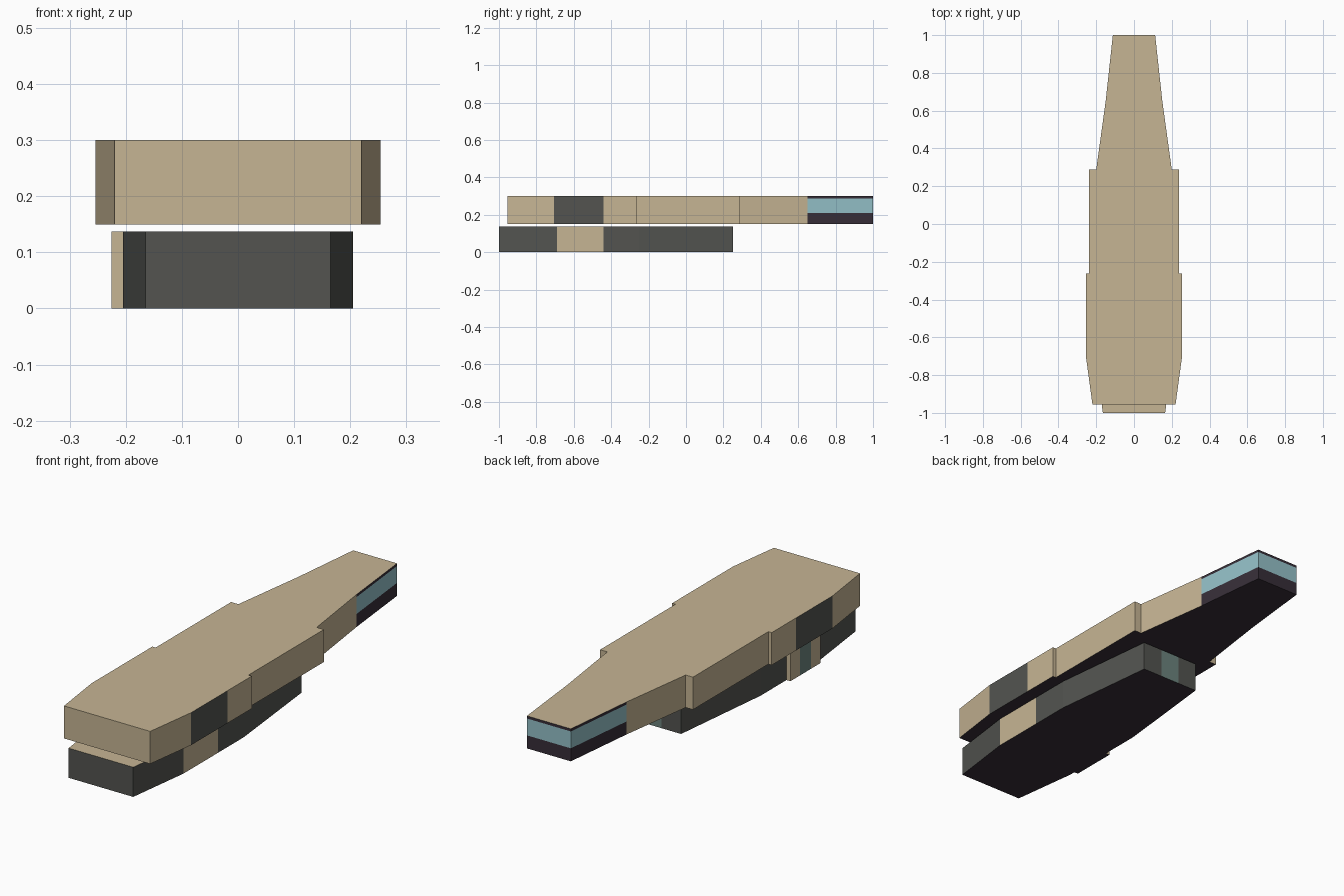
import bpy
import bmesh
from math import radians

cube = bpy.data.objects.get("Cube")
if cube:
    bpy.data.objects.remove(cube, do_unlink=True)


def make_material(name, hex_code):
    """Flat material from an sRGB hex code, stored as linear values."""
    srgb = [int(hex_code[i:i + 2], 16) / 255 for i in (0, 2, 4)]
    color = [((c + 0.055) / 1.055) ** 2.4 for c in srgb] + [1.0]
    mat = bpy.data.materials.new(name)
    mat.use_nodes = True
    mat.diffuse_color = color
    mat.node_tree.nodes["Principled BSDF"].inputs["Base Color"].default_value = color
    return mat


MATERIALS = [
    make_material("tan", "c6b594"),
    make_material("charcoal", "535450"),
    make_material("dark_plum", "372e38"),
    make_material("pale_blue_glass", "94c1c8"),
    make_material("grey_green_glass", "6c837d"),
]
TAN, CHARCOAL, PLUM, BLUE, GREEN = range(len(MATERIALS))


def storey(name, outline, levels, wall_rule):
    """Closed prism on a counter-clockwise outline; wall_rule(x, y, z) picks each wall colour."""
    bm = bmesh.new()
    rings = [[bm.verts.new((x, y, z)) for x, y in outline] for z in levels]
    n = len(outline)
    for low, high in zip(rings, rings[1:]):
        for i in range(n):
            j = (i + 1) % n
            wall = bm.faces.new((low[i], low[j], high[j], high[i]))
            wall.material_index = wall_rule(*wall.calc_center_median())
    bm.faces.new(rings[-1]).material_index = TAN
    bm.faces.new(rings[0][::-1]).material_index = PLUM
    # Merge wall bands that share a colour
    bmesh.ops.dissolve_limit(bm, angle_limit=radians(0.5), verts=bm.verts[:],
                             edges=bm.edges[:], delimit={'MATERIAL'})
    bmesh.ops.recalc_face_normals(bm, faces=bm.faces[:])
    mesh = bpy.data.meshes.new(name)
    bm.to_mesh(mesh)
    bm.free()
    for mat in MATERIALS:
        mesh.materials.append(mat)
    obj = bpy.data.objects.new(name, mesh)
    bpy.context.collection.objects.link(obj)
    return obj


def mirrored(half):
    return half + [(-x, y) for x, y in reversed(half)]


# Upper storey: stepped body with a glazed tapering end
def upper_wall(x, y, z):
    if y > 0.65:
        return BLUE if 0.21 < z < 0.288 else PLUM
    return CHARCOAL if -0.70 < y < -0.44 else TAN


upper_half = [(0.22, -0.955), (0.254, -0.705), (0.254, -0.44), (0.254, -0.262),
              (0.237, -0.262), (0.237, 0.288), (0.20, 0.288), (0.15, 0.65), (0.112, 1.0)]
storey("upper_storey", mirrored(upper_half), [0.15, 0.21, 0.288, 0.30], upper_wall)


# Lower storey: tapered at both ends, with a window bay on one side
def lower_wall(x, y, z):
    if y > 0.24:
        return GREEN if abs(x) < 0.05 else CHARCOAL
    if x < -0.21:
        return GREEN if -0.59 < y < -0.51 else TAN
    return TAN if x > 0.2 and -0.69 < y < -0.44 else CHARCOAL


right_side = [(0.165, -1.0), (0.205, -0.69), (0.205, -0.44), (0.205, -0.25), (0.15, 0.25), (0.05, 0.25)]
left_side = [(-0.05, 0.25), (-0.15, 0.25), (-0.205, -0.25), (-0.205, -0.44)]
bay = [(-0.225, -0.44), (-0.225, -0.51), (-0.225, -0.59), (-0.225, -0.66)]
left_front = [(-0.205, -0.66), (-0.205, -0.69), (-0.165, -1.0)]
storey("lower_storey", right_side + left_side + bay + left_front, [0.0, 0.137], lower_wall)
